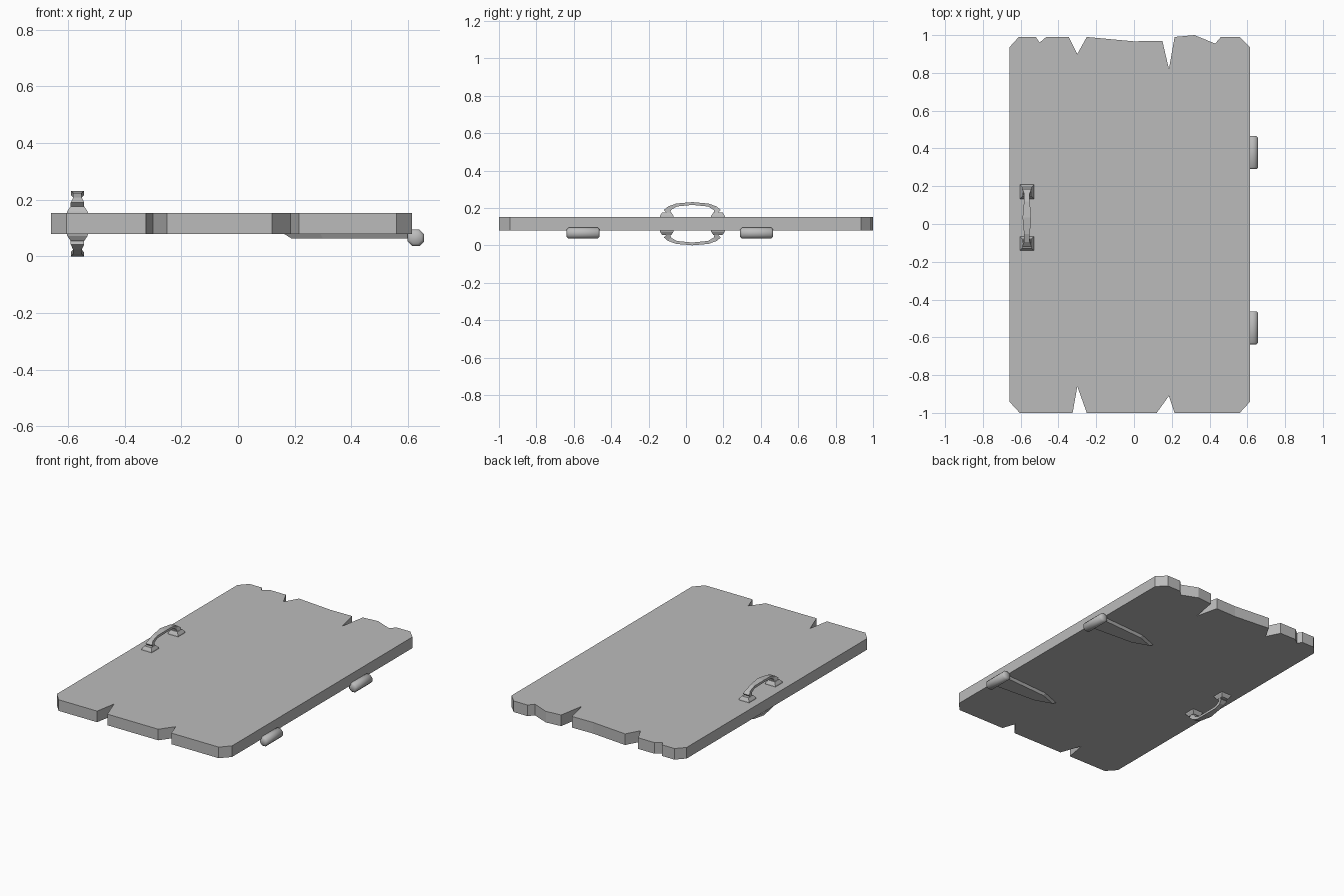
import bpy, bmesh
from math import pi
from mathutils import Matrix, Vector

if "Cube" in bpy.data.objects:
    bpy.data.objects.remove(bpy.data.objects["Cube"])

grey = bpy.data.materials.new("plain grey")
grey.use_nodes = True
colour = (0.5, 0.5, 0.5, 1)
grey.diffuse_color = colour
grey.node_tree.nodes["Principled BSDF"].inputs["Base Color"].default_value = colour

BOTTOM, TOP = 0.079, 0.152
MID = (BOTTOM + TOP) / 2


def finish(name, bm):
    bmesh.ops.recalc_face_normals(bm, faces=bm.faces)
    mesh = bpy.data.meshes.new(name)
    bm.to_mesh(mesh)
    bm.free()
    mesh.materials.append(grey)
    obj = bpy.data.objects.new(name, mesh)
    bpy.context.collection.objects.link(obj)
    return obj


def loft(name, rings):
    """Join a list of point rings into a closed solid."""
    bm = bmesh.new()
    loops = [[bm.verts.new(p) for p in ring] for ring in rings]
    n = len(loops[0])
    for a, b in zip(loops, loops[1:]):
        for i in range(n):
            j = (i + 1) % n
            bm.faces.new((a[i], a[j], b[j], b[i]))
    bm.faces.new(loops[0])
    bm.faces.new(loops[-1])
    return finish(name, bm)


def rect(cx, cy, hx, hy, z):
    return [(cx + sx * hx, cy + sy * hy, z)
            for sx, sy in ((-1, -1), (1, -1), (1, 1), (-1, 1))]


# Door slab with clipped corners and splintered ends
front_edge = [(-.66, -.94), (-.605, -1), (-.325, -1), (-.3, -.86), (-.25, -1),
              (.12, -1), (.185, -.91), (.215, -1), (.56, -1), (.615, -.94)]
back_edge = [(.615, .935), (.56, .99), (.46, .99), (.43, .955), (.32, 1),
             (.215, .99), (.185, .82), (.15, .97), (0, .967), (-.25, .99),
             (-.3, .9), (-.345, .99), (-.465, .99), (-.5, .96), (-.52, .99),
             (-.61, .99), (-.66, .935)]
outline = front_edge + back_edge
loft("door_slab", [[(x, y, z) for x, y in outline] for z in (BOTTOM, TOP)])

# Pull handles on both faces: two flared feet and a faceted grip
HX, HY = -0.567, 0.034
half_grip = [(.137, .058, .024, .022), (.122, .083, .015, .012),
             (.085, .1, .015, .008), (0, .108, .023, .0075)]  # offset, height, half width, half depth
for side, sign in (("top", 1), ("bottom", -1)):
    for end, e in (("front", -1), ("back", 1)):
        y = HY + e * 0.137
        loft(f"{side}_handle_{end}_foot", [
            rect(HX, y, .038, .038, MID + sign * .034),
            rect(HX, y, .036, .036, MID + sign * .043),
            rect(HX, y, .024, .024, MID + sign * .061)])
    path = [(-o, h, w, t) for o, h, w, t in half_grip] + half_grip[-2::-1]
    rings = []
    for o, h, w, t in path:
        # Cross-sections lean with the arch
        lean = Vector((0, o * 7 if abs(o) > .1 else o * 2, 1)).normalized() * t
        c = Vector((HX, HY + o, h))
        ring = [c + lean + Vector((-w, 0, 0)), c + lean + Vector((w, 0, 0)),
                c - lean + Vector((w, 0, 0)), c - lean + Vector((-w, 0, 0))]
        rings.append([(p.x, p.y, MID + sign * p.z) for p in ring])
    loft(f"{side}_handle_grip", rings)

# Hinges: a pin barrel with chamfered ends and a pointed strap underneath
for name, y in (("front", -0.55), ("back", 0.378)):
    bm = bmesh.new()
    turn = (Matrix.Translation((.628, y, .065)) @ Matrix.Rotation(pi / 2, 4, "X")
            @ Matrix.Rotation(pi / 8, 4, "Z"))
    bmesh.ops.create_cone(bm, cap_ends=True, segments=8, radius1=.032,
                          radius2=.032, depth=.176, matrix=turn)
    caps = [f for f in bm.faces if len(f.verts) == 8]
    rim = list({e for f in caps for e in f.edges})
    bmesh.ops.bevel(bm, geom=rim, offset=.01, segments=1, affect="EDGES")
    barrel = finish(f"{name}_hinge_barrel", bm)
    bpy.ops.object.select_all(action="DESELECT")
    barrel.select_set(True)
    bpy.context.view_layer.objects.active = barrel
    bpy.ops.object.shade_smooth_by_angle(angle=pi / 3.5)

    def strap(tip, mid, wide, narrow, z):
        return [(.62, y - wide, z), (.62, y + wide, z), (mid, y + narrow, z),
                (tip, y, z), (mid, y - narrow, z)]
    loft(f"{name}_hinge_strap", [strap(.16, .29, .07, .05, BOTTOM + .002),
                                 strap(.19, .3, .06, .04, .062)])
